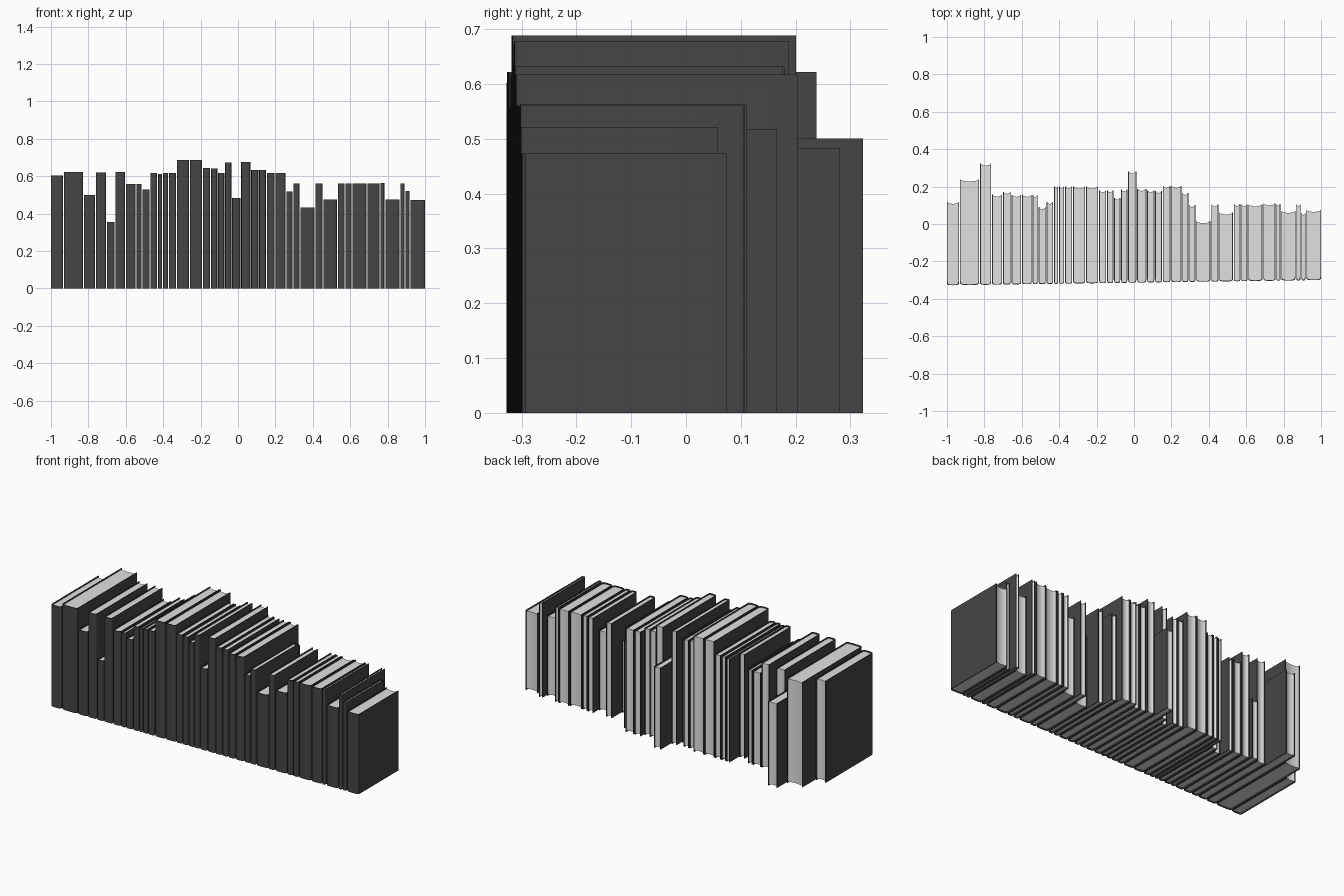
import bpy, bmesh, math

cube = bpy.data.objects.get("Cube")
if cube:
    bpy.data.objects.remove(cube, do_unlink=True)


def make_material(name, value):
    mat = bpy.data.materials.new(name)
    mat.use_nodes = True
    colour = (value, value, value, 1)
    mat.diffuse_color = colour
    mat.node_tree.nodes["Principled BSDF"].inputs["Base Color"].default_value = colour
    return mat


COVER = make_material("dark cover", 0.06)
PAPER = make_material("pale paper", 0.75)

GAP = 0.005      # space between neighbouring books
BOARD = 0.004    # cover thickness
RECESS = 0.007   # how far the pages sit inside the cover
ROUND = 0.016    # depth of the rounded spine
STEPS = 10

# Per book, left to right: relative width, then height and rear edge in thousandths
WIDTHS = [26, 40, 24, 22, 17, 21, 21, 12, 16, 15, 10, 12, 16, 26, 26, 16, 14, 14, 14, 18,
          20, 16, 15, 17, 22, 14, 14, 30, 16, 29, 15, 14, 30, 26, 10, 30, 10, 10, 31]
HEIGHTS = [603, 622, 500, 620, 356, 622, 558, 558, 530, 617, 612, 617, 617, 688, 688, 643, 640, 617, 672, 483,
           677, 633, 633, 617, 617, 518, 561, 432, 561, 476, 561, 561, 561, 561, 563, 476, 561, 521, 473]
REARS = [118, 238, 323, 157, 172, 156, 156, 154, 90, 118, 201, 200, 201, 201, 201, 180, 180, 140, 185, 281,
         188, 180, 176, 204, 204, 166, 101, 15, 105, 61, 107, 105, 105, 110, 107, 70, 105, 58, 75]


def u_path(half, front, rear):
    """Plan of a cover from one rear edge round the spine to the other."""
    points = [(half, rear)]
    for i in range(STEPS + 1):
        a = math.pi * i / STEPS
        c = math.cos(a)
        x = math.copysign(abs(c) ** 0.55, c) * half
        points.append((x, front + ROUND * (1 - math.sin(a) ** 0.55)))
    return points + [(-half, rear)]


def prism(name, rings, x, bottom, top, mat):
    """Extrude plan faces, each a list of points, into one solid."""
    bm = bmesh.new()
    for ring in rings:
        bm.faces.new([bm.verts.new((px, py, bottom)) for px, py in ring])
    bmesh.ops.remove_doubles(bm, verts=bm.verts, dist=1e-5)
    result = bmesh.ops.extrude_face_region(bm, geom=bm.faces[:], use_keep_orig=True)
    raised = [v for v in result["geom"] if isinstance(v, bmesh.types.BMVert)]
    bmesh.ops.translate(bm, verts=raised, vec=(0, 0, top - bottom))
    bmesh.ops.recalc_face_normals(bm, faces=bm.faces)
    mesh = bpy.data.meshes.new(name)
    bm.to_mesh(mesh)
    bm.free()
    mesh.materials.append(mat)
    obj = bpy.data.objects.new(name, mesh)
    obj.location.x = x
    bpy.context.collection.objects.link(obj)
    return obj


def book(number, x, width, height, rear):
    half = width / 2
    front = -0.314 + 0.014 * x
    outer = u_path(half, front, rear)
    inner = u_path(half - BOARD, front + BOARD, rear)

    # Cover: two boards joined by a rounded spine
    strips = [[outer[i], outer[i + 1], inner[i + 1], inner[i]] for i in range(len(outer) - 1)]
    cover = prism(f"book_cover_{number}", strips, x, 0, height, COVER)

    # Pages: block inside the cover with a hollowed rear edge
    edge = rear - RECESS / 2
    hollow = []
    for i in range(STEPS + 1):
        s = 2 * i / STEPS - 1
        hollow.append((s * (half - BOARD), edge - RECESS * (1 - s * s)))
    pages = prism(f"book_pages_{number}", [inner[1:-1] + hollow], x,
                  RECESS, height - RECESS, PAPER)
    return [cover, pages]


# Stand the books side by side along the row
scale = (2 + GAP) / sum(WIDTHS)
left = -1
parts = []
for number, (w, h, r) in enumerate(zip(WIDTHS, HEIGHTS, REARS), 1):
    width = w * scale - GAP
    parts += book(number, left + width / 2, width, h / 1000, r / 1000)
    left += w * scale

# Smooth the rounded spines and hollow page edges, keeping corners sharp
bpy.ops.object.select_all(action="DESELECT")
for part in parts:
    part.select_set(True)
bpy.context.view_layer.objects.active = parts[0]
bpy.ops.object.shade_smooth_by_angle(angle=math.radians(35))
